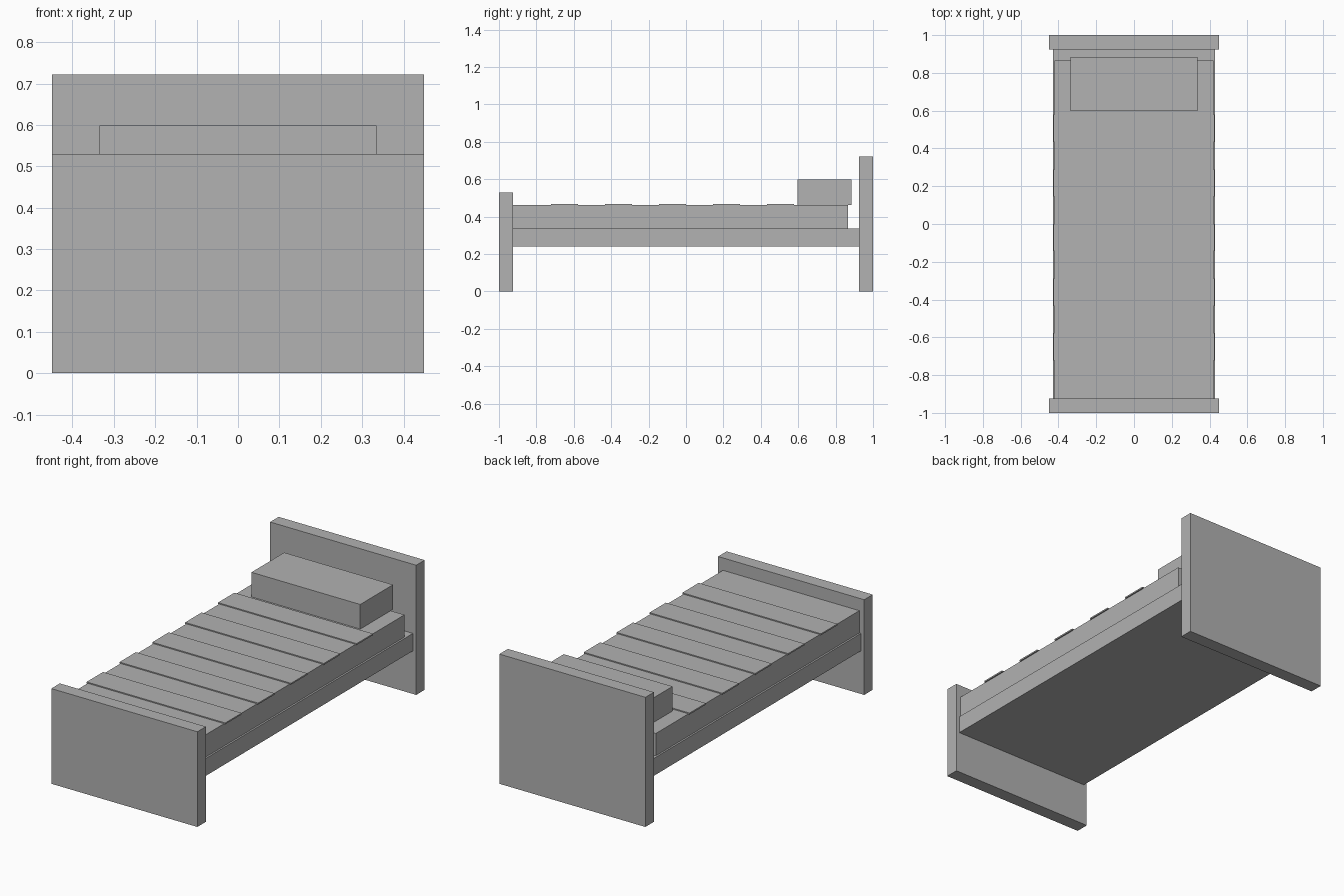
import bpy

cube = bpy.data.objects.get("Cube")
if cube:
    bpy.data.objects.remove(cube, do_unlink=True)

# One plain grey for the whole bed
grey = bpy.data.materials.new("plain_grey")
grey.use_nodes = True
colour = (0.445, 0.445, 0.445, 1)
grey.diffuse_color = colour
grey.node_tree.nodes["Principled BSDF"].inputs["Base Color"].default_value = colour


def box(name, half_width, y0, y1, z0, z1):
    """Box centred on x = 0, spanning the given y and z ranges."""
    bpy.ops.mesh.primitive_cube_add(size=1, location=(0, (y0 + y1) / 2, (z0 + z1) / 2))
    obj = bpy.context.object
    obj.name = name
    obj.scale = (2 * half_width, y1 - y0, z1 - z0)
    bpy.ops.object.transform_apply(location=False, rotation=False, scale=True)
    obj.data.materials.append(grey)
    return obj


# End boards
box("footboard", 0.45, -1, -0.925, 0, 0.53)
box("headboard", 0.45, 0.925, 1, 0, 0.722)

# Base slab and mattress
box("bed_base", 0.43, -0.925, 0.925, 0.24, 0.337)
box("mattress", 0.42, -0.925, 0.865, 0.337, 0.461)

# Thin raised bands across the blanket, slightly wider than the mattress
for i in range(5):
    start = -0.722 + i * 0.289
    box(f"blanket_band_{i + 1}", 0.427, start, start + 0.1445, 0.459, 0.467)

# Pillow
box("pillow", 0.335, 0.597, 0.885, 0.461, 0.598)
